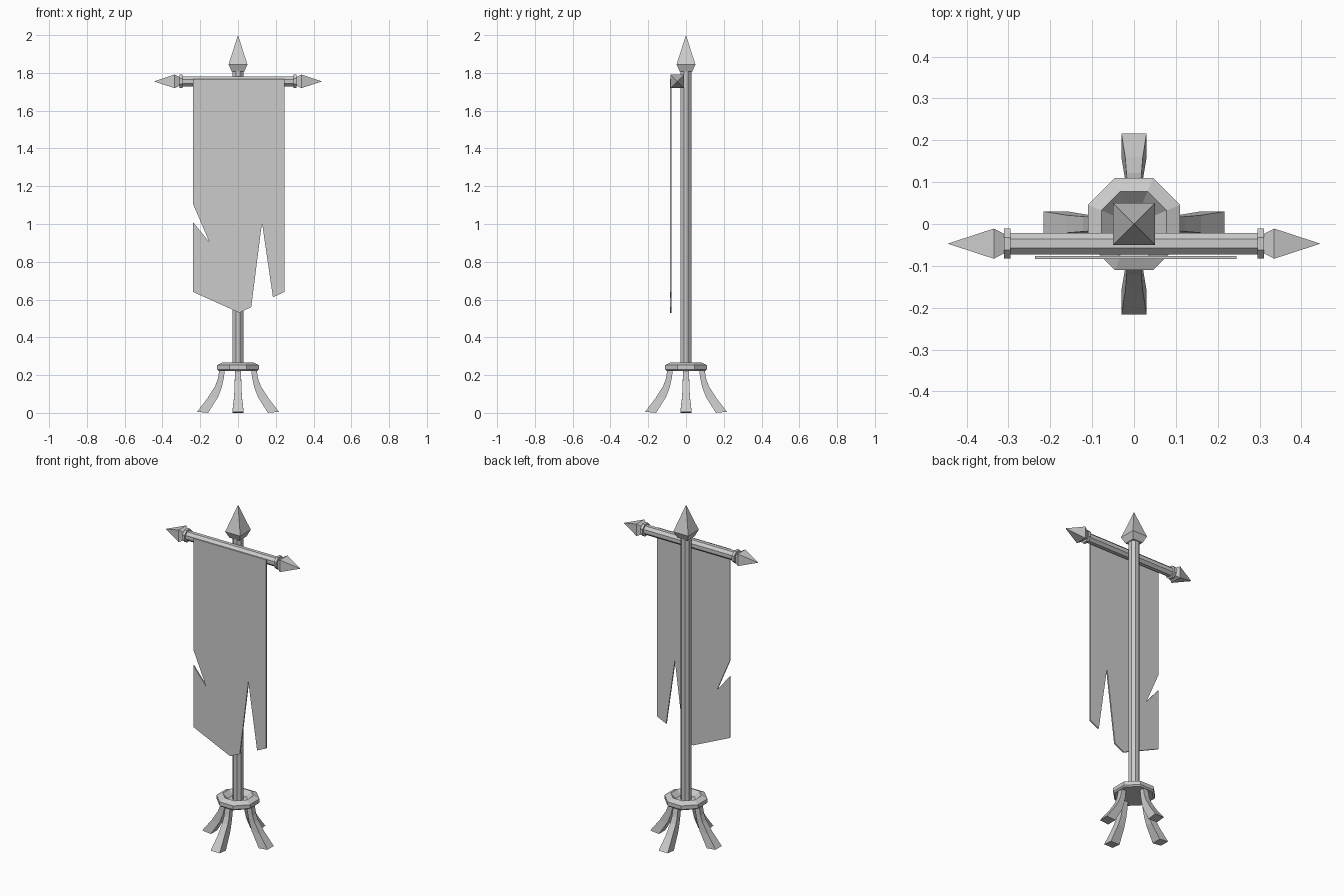
import bpy, bmesh, math
from mathutils import Matrix

cube = bpy.data.objects.get("Cube")
if cube:
    bpy.data.objects.remove(cube, do_unlink=True)

grey = bpy.data.materials.new("plain grey")
grey.use_nodes = True
grey.diffuse_color = (0.6, 0.6, 0.6, 1)
grey.node_tree.nodes["Principled BSDF"].inputs["Base Color"].default_value = (0.6, 0.6, 0.6, 1)


def finish(name, bm, matrix=Matrix()):
    bmesh.ops.remove_doubles(bm, verts=bm.verts, dist=1e-5)
    bmesh.ops.recalc_face_normals(bm, faces=bm.faces)
    bm.transform(matrix)
    mesh = bpy.data.meshes.new(name)
    bm.to_mesh(mesh)
    bm.free()
    mesh.materials.append(grey)
    obj = bpy.data.objects.new(name, mesh)
    bpy.context.collection.objects.link(obj)
    return obj


def loft(name, rings, matrix=Matrix()):
    """Skin matching rings of points and cap both ends."""
    bm = bmesh.new()
    loops = [[bm.verts.new(p) for p in ring] for ring in rings]
    n = len(loops[0])
    for a, b in zip(loops, loops[1:]):
        for i in range(n):
            j = (i + 1) % n
            bm.faces.new((a[i], a[j], b[j], b[i]))
    bm.faces.new(loops[0])
    bm.faces.new(loops[-1])
    return finish(name, bm, matrix)


def turned(name, sides, profile, matrix=Matrix()):
    """Faceted turning around z; profile holds (half width, height)."""
    rings = []
    for half, z in profile:
        r = max(half, 1e-4) / math.cos(math.pi / sides)
        angles = [(i + 0.5) * math.tau / sides for i in range(sides)]
        rings.append([(r * math.cos(a), r * math.sin(a), z) for a in angles])
    return loft(name, rings, matrix)


# Pole, pointed finial and dished stand ring
turned("pole", 8, [(0.028, 0.225), (0.028, 1.82)])
turned("pole_finial", 4, [(0.033, 1.807), (0.05, 1.845), (0, 2.0)])
turned("stand_ring", 8, [(0.08, 0.223), (0.102, 0.223), (0.11, 0.231), (0.11, 0.253),
                         (0.078, 0.268), (0.05, 0.24)])

# Crossbar with a collar and a spike at each end
bar_place = Matrix.Translation((0, -0.047, 1.755))
along_x = Matrix.Rotation(math.pi / 2, 4, "Y")
turned("crossbar", 8, [(0.026, -0.3), (0.026, 0.3)], bar_place @ along_x)
for side, label in ((1, "left"), (-1, "right")):
    turn = bar_place @ Matrix.Rotation(side * math.pi / 2, 4, "Y")
    turned(label + "_collar", 8, [(0.036, 0.295), (0.036, 0.311)], turn)
    turned(label + "_spike", 4, [(0.022, 0.308), (0.036, 0.335), (0, 0.445)], turn)

# Torn cloth banner
outline = [(-0.237, 1.768), (0.245, 1.768), (0.245, 0.64), (0.185, 0.612),
           (0.127, 1.008), (0.07, 0.56), (0.007, 0.53), (-0.237, 0.64),
           (-0.237, 1.008), (-0.152, 0.905), (-0.237, 1.103)]
loft("banner", [[(x, y, z) for x, z in outline] for y in (-0.084, -0.076)])

# Four curved legs: (inner radius, height, outer radius, height, half width)
leg = [(0.07, 0.228, 0.098, 0.228, 0.016), (0.075, 0.185, 0.108, 0.175, 0.017),
       (0.086, 0.135, 0.122, 0.14, 0.018), (0.105, 0.085, 0.16, 0.08, 0.021),
       (0.158, 0.0, 0.216, 0.006, 0.03)]
sections = [[(ri, -w, zi), (ro, -w, zo), (ro, w, zo), (ri, w, zi)]
            for ri, zi, ro, zo, w in leg]
for i, label in enumerate(("left", "back", "right", "front")):
    loft(label + "_leg", sections, Matrix.Rotation(i * math.pi / 2, 4, "Z"))
